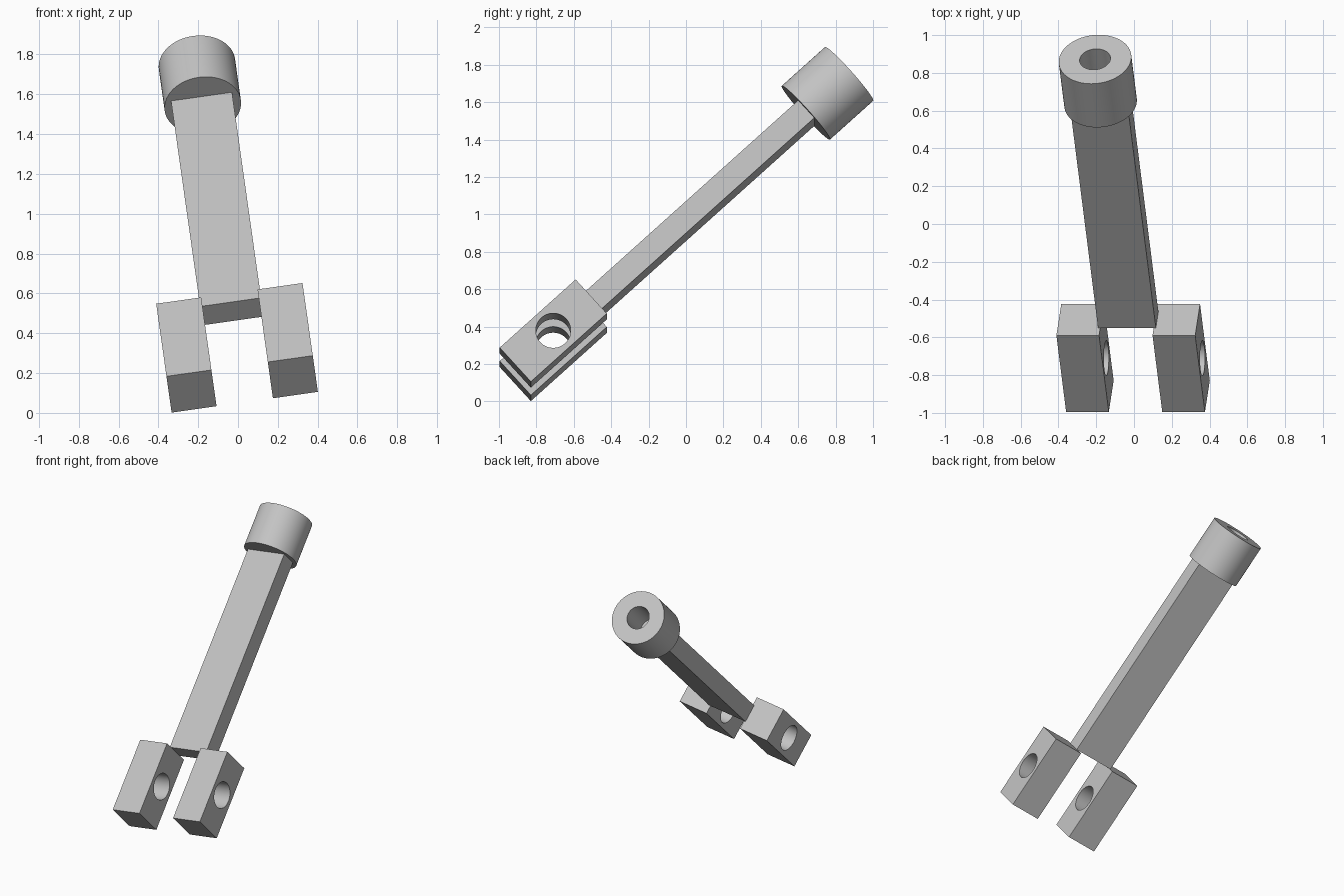
import bpy
import math
from mathutils import Matrix

cube = bpy.data.objects.get("Cube")
if cube:
    bpy.data.objects.remove(cube, do_unlink=True)

# One plain grey for the whole link
grey = bpy.data.materials.new("plain grey")
grey.use_nodes = True
colour = (0.55, 0.55, 0.55, 1.0)
grey.diffuse_color = colour
grey.node_tree.nodes["Principled BSDF"].inputs["Base Color"].default_value = colour

# Tilted frame of the link: x across, y along the rod, z through its thickness
FRAME = Matrix.Rotation(math.radians(-8.05), 4, "Y") @ Matrix.Rotation(math.radians(42.2), 4, "X")
MID_X, MID_Z = 0.041, 0.717


def finish(obj, name, matrix):
    obj.name = name
    obj.data.transform(matrix)
    obj.data.materials.append(grey)
    return obj


def block(name, centre, size):
    bpy.ops.mesh.primitive_cube_add(size=1)
    shape = Matrix.Translation(centre) @ Matrix.Diagonal((*size, 1))
    return finish(bpy.context.object, name, FRAME @ shape)


def cylinder(name, centre, radius, depth, axis):
    bpy.ops.mesh.primitive_cylinder_add(vertices=64, radius=radius, depth=depth)
    turn = Matrix.Rotation(math.radians(90), 4, axis)
    return finish(bpy.context.object, name, FRAME @ Matrix.Translation(centre) @ turn)


def cut(obj, cutter):
    cutter.hide_render = True
    mod = obj.modifiers.new("hole", "BOOLEAN")
    mod.operation = "DIFFERENCE"
    mod.solver = "EXACT"
    mod.object = cutter
    bpy.ops.object.select_all(action="DESELECT")
    bpy.context.view_layer.objects.active = obj
    obj.select_set(True)
    bpy.ops.object.modifier_apply(modifier=mod.name)
    bpy.data.objects.remove(cutter, do_unlink=True)
    bpy.ops.object.shade_smooth_by_angle(angle=math.radians(30))


# Fork lugs, each with a cross hole
LUG_END, LUG_LEN, LUG_WIDTH = -0.034, 0.548, 0.228
lug_y = LUG_END - LUG_LEN / 2
for side, sign in (("left", 1), ("right", -1)):
    centre = (MID_X + sign * 0.257, lug_y, MID_Z)
    lug = block(side + "_fork_lug", centre, (LUG_WIDTH, LUG_LEN, 0.248))
    cut(lug, cylinder("pin_cutter", centre, 0.0935, 0.5, "Y"))

# Flat rod from the lugs up to the collar
COLLAR_START, COLLAR_LEN = 1.518, 0.312
rod_len = COLLAR_START - LUG_END
block("rod", (MID_X, LUG_END + rod_len / 2, MID_Z), (0.309, rod_len, 0.128))

# Round end collar with a bore in its outer face
collar_end = COLLAR_START + COLLAR_LEN
collar = cylinder("end_collar", (MID_X, COLLAR_START + COLLAR_LEN / 2, MID_Z + 0.003),
                  0.193, COLLAR_LEN, "X")
cut(collar, cylinder("bore_cutter", (MID_X, collar_end, MID_Z + 0.003), 0.082, 0.54, "X"))
